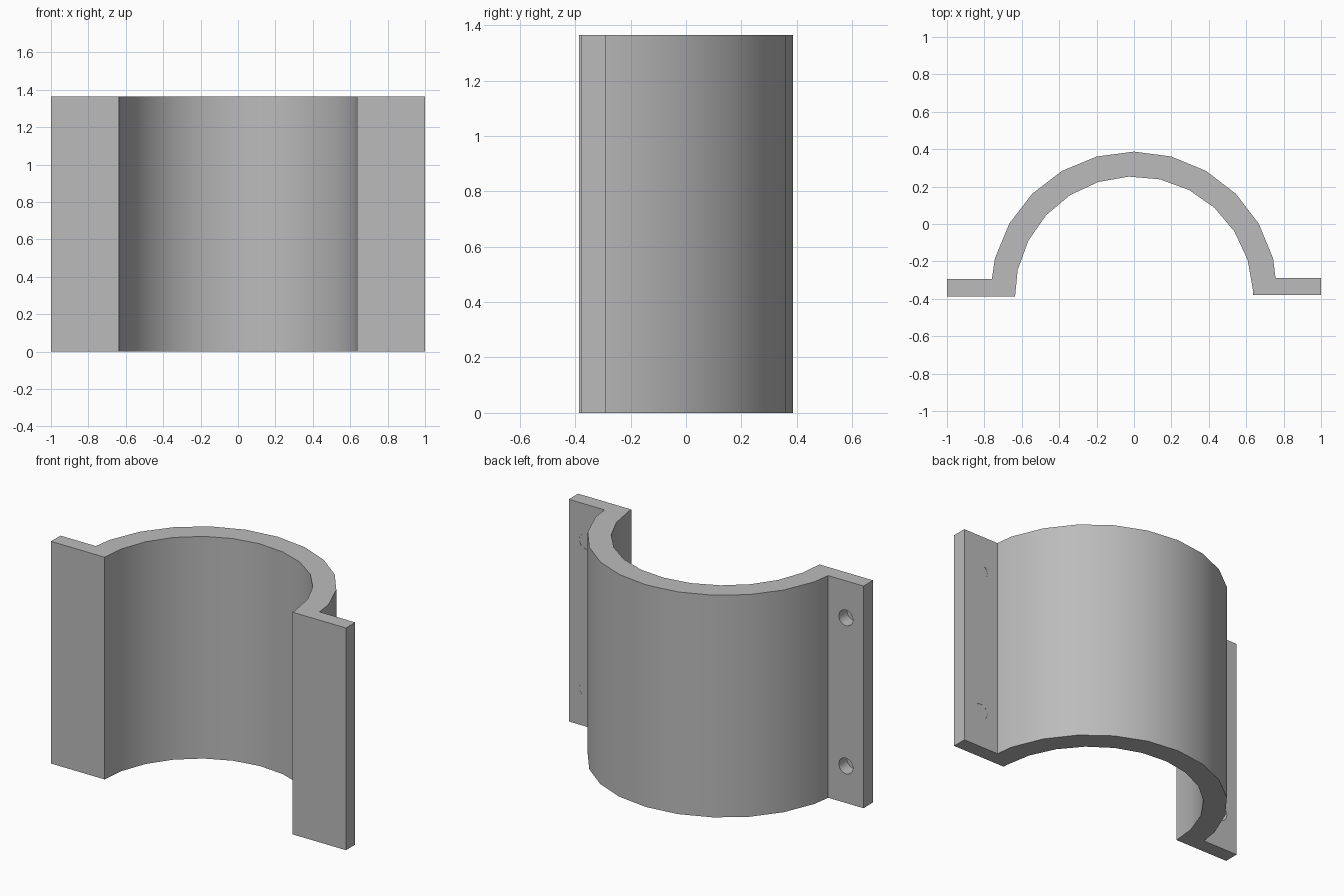
import bpy, bmesh, math

cube = bpy.data.objects.get("Cube")
if cube:
    bpy.data.objects.remove(cube, do_unlink=True)

HEIGHT = 1.365
CY = -0.383            # centre of the half ring
R_OUT, R_IN = 0.77, 0.637

grey = bpy.data.materials.new("plain grey")
grey.use_nodes = True
colour = (0.5, 0.5, 0.5, 1)
grey.diffuse_color = colour
grey.node_tree.nodes["Principled BSDF"].inputs["Base Color"].default_value = colour


def arc(radius, degrees):
    return [(radius * math.cos(math.radians(a)), CY + radius * math.sin(math.radians(a)))
            for a in degrees]


# Clamp cross-section: outer arc, left-hand flange, inner arc, right-hand flange
outer = arc(R_OUT, range(15, 166, 15))
inner = arc(R_IN, [167.5 - 15 * k for k in range(12)])
profile = ([(1.0, -0.38), (1.0, -0.29), (0.757, -0.29)] + outer +
           [(-0.76, -0.295), (-1.0, -0.295), (-1.0, -0.387), (-0.636, -0.387)] +
           inner + [(0.636, -0.38)])

bm = bmesh.new()
base = bm.faces.new([bm.verts.new((x, y, 0)) for x, y in profile])
top = bmesh.ops.extrude_face_region(bm, geom=[base])["geom"]
bmesh.ops.translate(bm, vec=(0, 0, HEIGHT),
                    verts=[v for v in top if isinstance(v, bmesh.types.BMVert)])
bmesh.ops.recalc_face_normals(bm, faces=bm.faces)
mesh = bpy.data.meshes.new("half_pipe_clamp")
bm.to_mesh(mesh)
bm.free()
clamp = bpy.data.objects.new("half_pipe_clamp", mesh)
bpy.context.collection.objects.link(clamp)
mesh.materials.append(grey)


# Screw holes sunk from the back: deep in one flange, hairline in the other
def cut_hole(x, z, back, depth):
    bpy.ops.mesh.primitive_cylinder_add(
        vertices=24, radius=0.048, depth=0.2,
        location=(x, back - depth + 0.1, z), rotation=(math.pi / 2, 0, 0))
    cutter = bpy.context.object
    cutter.name = "hole_cutter"
    cutter.hide_render = True
    cutter.data.materials.append(grey)
    bpy.ops.object.select_all(action="DESELECT")
    bpy.context.view_layer.objects.active = clamp
    clamp.select_set(True)
    mod = clamp.modifiers.new("hole", "BOOLEAN")
    mod.operation = "DIFFERENCE"
    mod.solver = "EXACT"
    mod.object = cutter
    bpy.ops.object.modifier_apply(modifier=mod.name)
    bpy.data.objects.remove(cutter, do_unlink=True)


for z in (HEIGHT / 6, HEIGHT * 5 / 6):
    cut_hole(-0.88, z, -0.295, 0.08)
    cut_hole(0.88, z, -0.29, 0.001)

# Smooth arcs, crisp corners
bpy.ops.object.select_all(action="DESELECT")
bpy.context.view_layer.objects.active = clamp
clamp.select_set(True)
bpy.ops.object.shade_smooth_by_angle(angle=math.radians(30))
